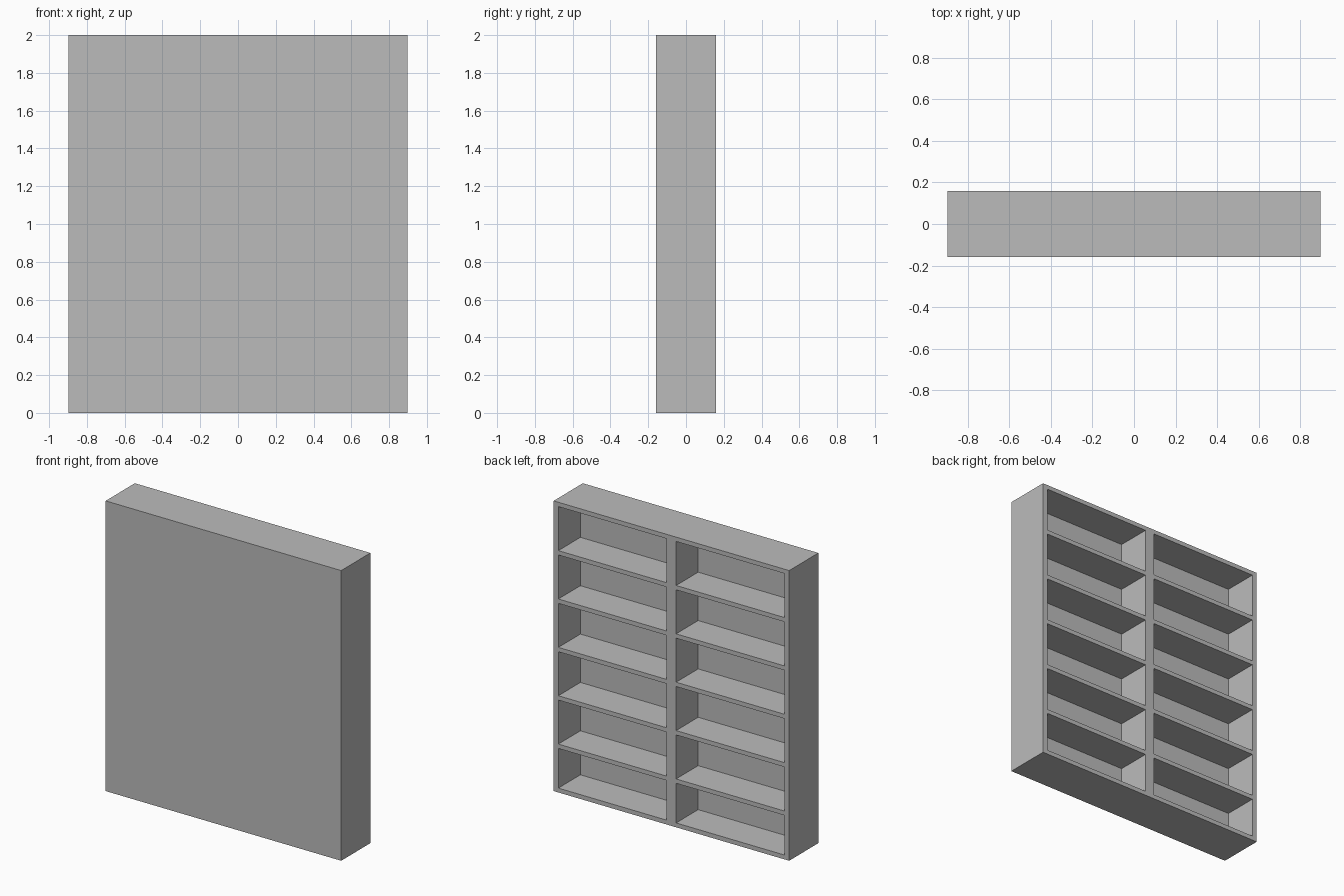
import bpy
import bmesh
from mathutils import Matrix, Vector

cube = bpy.data.objects.get("Cube")
if cube:
    bpy.data.objects.remove(cube, do_unlink=True)

WIDTH, DEPTH, HEIGHT = 1.796, 0.318, 2.0
SIDE, BOARD = 0.036, 0.03      # upright and shelf thickness
NICHE_DEPTH = 0.24
ROWS = 6
PITCH = HEIGHT / ROWS

# Single grey paint
grey = bpy.data.materials.new("grey")
grey.use_nodes = True
colour = (0.5, 0.5, 0.5, 1)
grey.diffuse_color = colour
grey.node_tree.nodes["Principled BSDF"].inputs["Base Color"].default_value = colour

# Solid block standing on the ground
bm = bmesh.new()
bmesh.ops.create_cube(bm, size=1, matrix=Matrix.Translation((0, 0, HEIGHT / 2))
                      @ Matrix.Diagonal((WIDTH, DEPTH, HEIGHT, 1)))


def open_faces():
    return [f for f in bm.faces if f.normal.y > 0.9]


def cut(point, normal):
    """Score the open side along a plane."""
    faces = open_faces()
    edges = {e for f in faces for e in f.edges}
    verts = {v for f in faces for v in f.verts}
    bmesh.ops.bisect_plane(bm, geom=[*faces, *edges, *verts], dist=1e-5,
                           plane_co=point, plane_no=normal)
    bm.normal_update()


# Outlines of the uprights and the shelves
bm.normal_update()
columns = [(SIDE - WIDTH / 2, -SIDE), (SIDE, WIDTH / 2 - SIDE)]
rows = [(max(i * PITCH, BOARD), (i + 1) * PITCH - BOARD) for i in range(ROWS)]
for x in (x for pair in columns for x in pair):
    cut((x, 0, 0), (1, 0, 0))
for z in (z for pair in rows for z in pair):
    cut((0, 0, z), (0, 0, 1))


# Push the niches in
def is_niche(face):
    c = face.calc_center_median()
    return (any(a < c.x < b for a, b in columns)
            and any(a < c.z < b for a, b in rows))


niches = [f for f in open_faces() if is_niche(f)]
pushed = bmesh.ops.extrude_discrete_faces(bm, faces=niches)["faces"]
for face in pushed:
    bmesh.ops.translate(bm, verts=face.verts, vec=Vector((0, -NICHE_DEPTH, 0)))
bmesh.ops.recalc_face_normals(bm, faces=bm.faces)

mesh = bpy.data.meshes.new("bookcase")
bm.to_mesh(mesh)
bm.free()
mesh.materials.append(grey)
bookcase = bpy.data.objects.new("bookcase", mesh)
bpy.context.collection.objects.link(bookcase)
